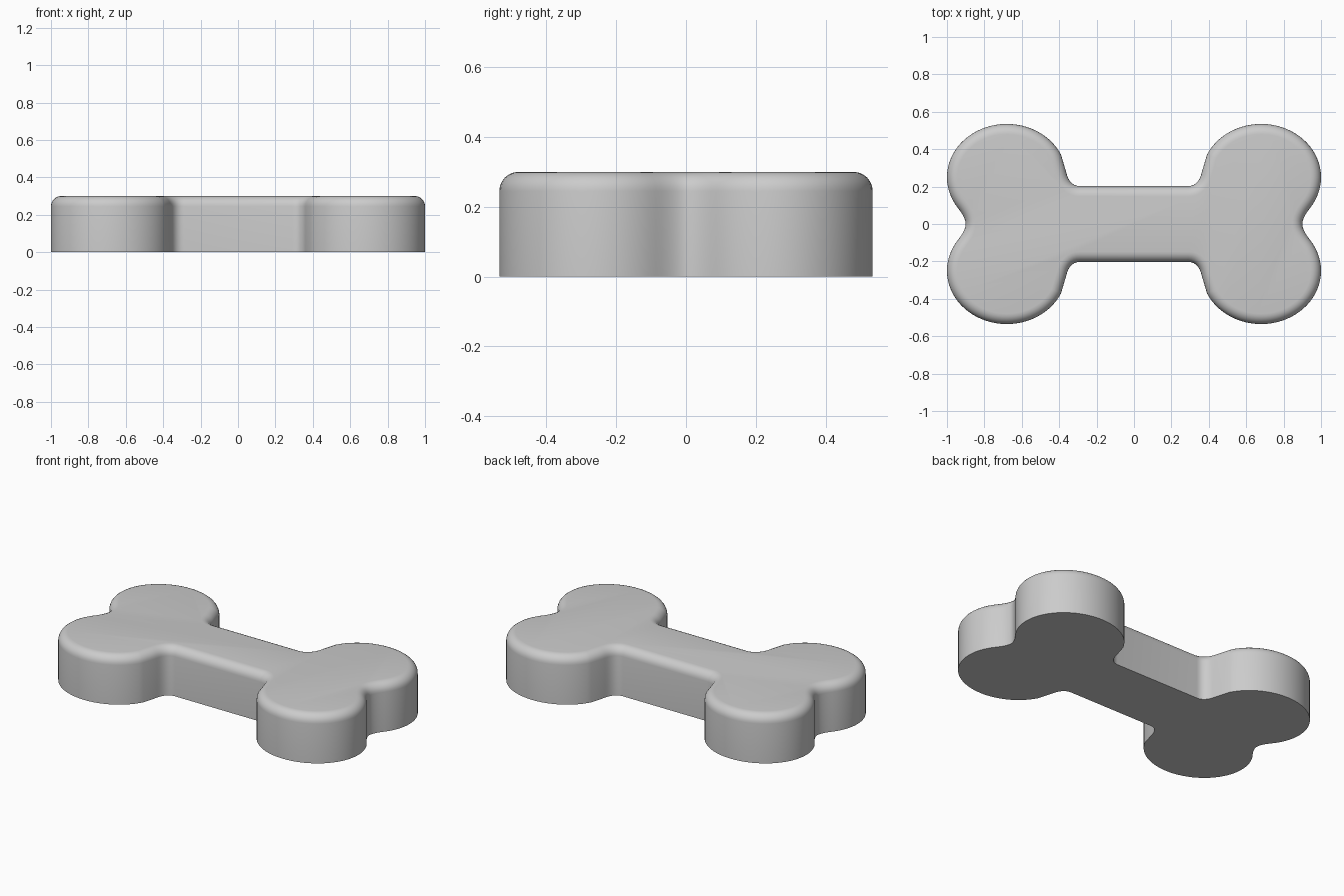
import bpy, bmesh
from math import radians, sin, cos

if "Cube" in bpy.data.objects:
    bpy.data.objects.remove(bpy.data.objects["Cube"])

HEIGHT, ROUND = 0.30, 0.055


def bend(p0, p1, p2, n):
    """Quadratic curve from p0 to p2, pulled toward p1."""
    return [tuple((1 - t) ** 2 * a + 2 * t * (1 - t) * b + t * t * c
                  for a, b, c in zip(p0, p1, p2))
            for t in (i / n for i in range(n + 1))]


# Quarter outline: shaft edge, inner fillet, lobe arc, end notch
lobe = [(0.68 + 0.32 * cos(radians(a)), 0.25 + 0.285 * sin(radians(a)))
        for a in range(155, -36, -5)]
quarter = bend((0.29, 0.203), (0.345, 0.203), (0.362, 0.275), 8)
quarter += lobe
quarter += bend(lobe[-1], (0.90, 0.033), (0.90, 0.0), 6)[1:]

# Mirror the quarter around both axes
half = quarter + [(x, -y) for x, y in reversed(quarter[:-1])]
outline = half + [(-x, y) for x, y in reversed(half)]

# Extrude the outline and round the top rim
bm = bmesh.new()
base = bm.faces.new([bm.verts.new((x, y, 0)) for x, y in outline])
top = bmesh.ops.extrude_face_region(bm, geom=[base], use_keep_orig=True)["geom"]
bmesh.ops.translate(bm, vec=(0, 0, HEIGHT),
                    verts=[v for v in top if isinstance(v, bmesh.types.BMVert)])
bmesh.ops.recalc_face_normals(bm, faces=bm.faces)
rim = [e for e in bm.edges if all(v.co.z > HEIGHT / 2 for v in e.verts)]
bmesh.ops.bevel(bm, geom=rim, offset=ROUND, segments=6, profile=0.5,
                affect='EDGES', clamp_overlap=False)
bmesh.ops.recalc_face_normals(bm, faces=bm.faces)

mesh = bpy.data.meshes.new("bone")
bm.to_mesh(mesh)
bm.free()
bone = bpy.data.objects.new("bone", mesh)
bpy.context.collection.objects.link(bone)

# Smooth shading with a crisp bottom edge
bpy.context.view_layer.objects.active = bone
bone.select_set(True)
bpy.ops.object.shade_smooth_by_angle(angle=radians(40))
